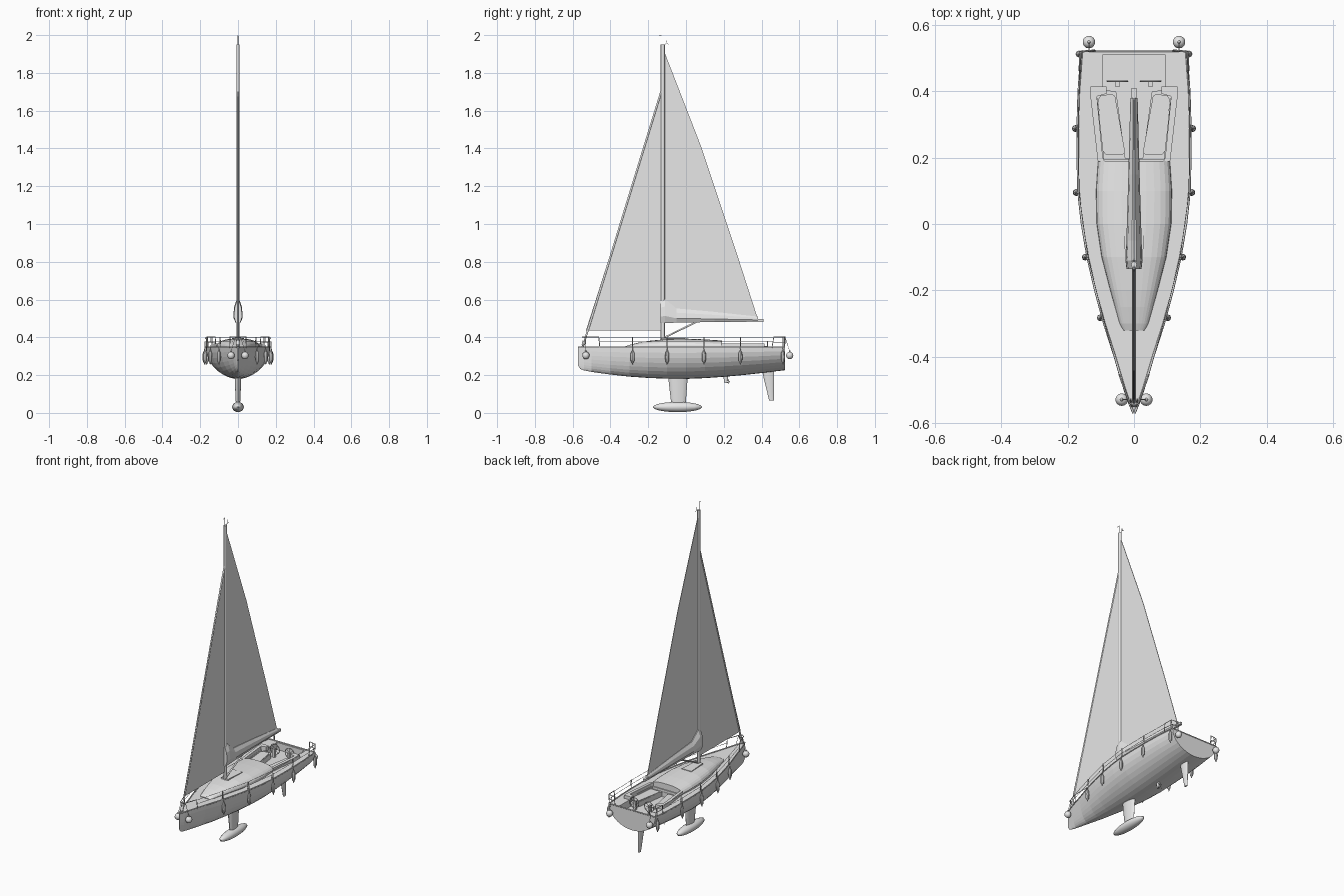
import bpy, bmesh, math
from mathutils import Vector

if "Cube" in bpy.data.objects:
    bpy.data.objects.remove(bpy.data.objects["Cube"])

grey = bpy.data.materials.new("light_grey")
grey.diffuse_color = (0.8, 0.8, 0.8, 1)
grey.use_nodes = True
grey.node_tree.nodes["Principled BSDF"].inputs["Base Color"].default_value = grey.diffuse_color


def add(name, bm, smooth=False):
    bmesh.ops.recalc_face_normals(bm, faces=bm.faces)
    me = bpy.data.meshes.new(name)
    bm.to_mesh(me)
    bm.free()
    me.materials.append(grey)
    ob = bpy.data.objects.new(name, me)
    bpy.context.collection.objects.link(ob)
    if smooth:
        bpy.ops.object.select_all(action='DESELECT')
        ob.select_set(True)
        bpy.context.view_layer.objects.active = ob
        bpy.ops.object.shade_smooth_by_angle(angle=math.radians(40))
    return ob


def loft(name, rings, smooth=False):
    """Skin a list of closed rings and cap both ends."""
    bm = bmesh.new()
    vs = [[bm.verts.new(p) for p in r] for r in rings]
    n = len(rings[0])
    for a, b in zip(vs, vs[1:]):
        for i in range(n):
            j = (i + 1) % n
            bm.faces.new((a[i], a[j], b[j], b[i]))
    bm.faces.new(vs[0])
    bm.faces.new(vs[-1])
    return add(name, bm, smooth)


def slab(name, xy, z0, z1):
    """Plan outline raised between two heights."""
    return loft(name, [[(x, y, z) for x, y in xy] for z in (z0, z1)])


def plate(name, yz, t, x=0):
    """Side outline given a thickness across x."""
    return loft(name, [[(x + s * t / 2, y, z) for y, z in yz] for s in (-1, 1)])


def tube(name, pts, r, res=1):
    cu = bpy.data.curves.new(name, 'CURVE')
    cu.dimensions = '3D'
    cu.bevel_depth, cu.bevel_resolution, cu.use_fill_caps = r, res, True
    sp = cu.splines.new('POLY')
    sp.points.add(len(pts) - 1)
    for p, co in zip(sp.points, pts):
        p.co = (*co, 1)
    tmp = bpy.data.objects.new(name, cu)
    bpy.context.collection.objects.link(tmp)
    dg = bpy.context.evaluated_depsgraph_get()
    bm = bmesh.new()
    bm.from_mesh(bpy.data.meshes.new_from_object(tmp.evaluated_get(dg)))
    bpy.data.objects.remove(tmp)
    return add(name, bm)


def ball(name, c, size, seg=14):
    bm = bmesh.new()
    bmesh.ops.create_uvsphere(bm, u_segments=seg, v_segments=10, radius=1)
    for v in bm.verts:
        v.co = Vector((v.co.x * size[0], v.co.y * size[1], v.co.z * size[2])) + Vector(c)
    return add(name, bm, True)


def foil(y0, y1, z, t, n=12):
    ring = []
    for i in range(n):
        a = 2 * math.pi * i / n
        u = (1 - math.cos(a)) / 2
        ring.append((t / 2 * math.sin(a) * (1.25 - 0.5 * u), y0 + (y1 - y0) * u, z))
    return ring


def spun(name, x, y, profile, n=8):
    return loft(name, [[(x + r * math.cos(2 * math.pi * i / n), y + r * math.sin(2 * math.pi * i / n), z)
                        for i in range(n)] for r, z in profile], True)


def both(half):
    """Complete a plan outline from its right half."""
    return half + [(-x, y) for x, y in reversed(half)]


# Hull: y, half beam, bottom height
ST = [(-.571, .002, .25), (-.56, .006, .233), (-.54, .014, .225), (-.5, .028, .217), (-.4, .058, .203),
      (-.3, .09, .192), (-.2, .117, .185), (-.1, .140, .181), (0, .157, .18), (.1, .168, .184),
      (.2, .170, .191), (.3, .170, .2), (.4, .167, .211), (.523, .158, .226)]
DECK = .347


def beam(y):
    for a, b in zip(ST, ST[1:]):
        if a[0] <= y <= b[0]:
            return a[1] + (b[1] - a[1]) * (y - a[0]) / (b[0] - a[0])
    return ST[-1][1]


def arch(y, w, z0, dz, n, p=1.0):
    """Elliptic half section, rising or hanging from z0."""
    ring = []
    for i in range(n + 1):
        c, s = math.cos(math.pi * i / n), math.sin(math.pi * i / n)
        ring.append((w * math.copysign(abs(c) ** p, c), y, z0 + dz * abs(s) ** p))
    return ring


hull = loft("hull", [arch(y, b, DECK, zb - DECK, 18) for y, b, zb in ST])

# Cockpit recess cut into the deck: seat level, then footwell
cuts = [slab("seat_cutter", both([(.09, .196), (.112, .39), (.075, .41)]), .333, .4),
        slab("footwell_cutter", both([(.026, .198), (.054, .4), (.094, .405), (.094, .512)]), .303, .41)]
for c in cuts:
    c.hide_render = True
    c.hide_viewport = True
    m = hull.modifiers.new(c.name, 'BOOLEAN')
    m.operation, m.object, m.solver = 'DIFFERENCE', c, 'EXACT'

# Cabin roof: y, half width, top height
loft("cabin", [arch(y, w, .343, h - .343, 14, .75) for y, w, h in
               [(-.322, .032, .352), (-.3, .044, .36), (-.25, .058, .372), (-.2, .072, .381), (-.1, .098, .391),
                (0, .113, .393), (.1, .115, .389), (.19, .109, .383)]])
slab("mast_base_plate", both([(.024, -.13), (.033, -.005)]), .38, .396)

# Fin keel, bulb, rudder and drive leg
loft("keel_fin", [foil(-.095, .01, .2, .036), foil(-.09, .006, .15, .032), foil(-.077, -.002, .04, .022)], True)
ball("keel_bulb", (0, -.045, .031), (.031, .13, .027), 16)
loft("rudder", [foil(.4, .466, .24, .02), foil(.41, .467, .19, .018), foil(.44, .465, .066, .01)], True)
loft("drive_leg", [foil(.195, .222, .21, .014), foil(.203, .222, .158, .012)], True)
ball("propeller_hub", (0, .22, .166), (.006, .012, .006), 8)
for k in range(2):
    a = math.radians(90 * k + 45)
    d = Vector((math.cos(a), 0, math.sin(a))) * .018
    c = Vector((0, .226, .166))
    tube("propeller_blade", [c - d, c + d], .002)

# Mast, boom with sail bag, vang
tube("mast", [(0, -.123, .385), (0, -.123, 1.95)], .0115, 2).scale.x = .75
loft("sail_bag", [[(-.5 * w, y, zb), (.5 * w, y, zb), (w, y, zb + .3 * (zt - zb)), (w * .8, y, zb + .7 * (zt - zb)),
                   (.25 * w, y, zt), (-.25 * w, y, zt), (-w * .8, y, zb + .7 * (zt - zb)),
                   (-w, y, zb + .3 * (zt - zb))] for y, zb, zt, w in
                  [(-.136, .475, .592, .022), (-.11, .475, .602, .025), (-.05, .478, .553, .023),
                   (.15, .481, .535, .017), (.38, .485, .51, .011)]])
slab("boom", both([(.008, -.12), (.007, .41)]), .482, .497)
tube("vang", [(0, -.112, .4), (0, .06, .484)], .005)

# Masthead gear
tube("antenna", [(0, -.127, 1.94), (0, -.127, 1.999), (0, -.143, 1.995)], .0015)
tube("wind_vane", [(0, -.118, 1.945), (0, -.106, 1.955), (0, -.104, 1.975), (0, -.103, 1.955), (0, -.09, 1.952)], .0015)

# Sails and furled forestay
plate("main_sail", [(-.114, 1.91), (-.114, .56), (-.05, .53), (.378, .505), (.27, .84), (.08, 1.41)], .003)
plate("jib_sail", [(-.53, .435), (-.128, .435), (-.132, 1.685)], .003)
tube("forestay", [(0, -.546, .352), (0, -.132, 1.7)], .0055)
tube("furler_drum", [(0, -.544, .36), (0, -.538, .38)], .009, 2)

# Transom cap line between the side rails
tube("transom_rail", [(-.157, .522, .349), (.157, .522, .349)], .0035)

for s in (-1, 1):
    # Raised toe rail along the deck edge
    tube("toe_rail", [(s * b, y, .349) for y, b, _ in ST], .0035)
    # Coaming, seat panel, wheel and pedestal
    slab("coaming", [(s * x, y) for x, y in [(.088, .188), (.109, .188), (.131, .38), (.131, .415), (.083, .415),
                                             (.083, .393), (.112, .385), (.094, .2)]], .34, .367)
    slab("seat_panel", [(s * x, y) for x, y in [(.034, .21), (.086, .21), (.095, .222), (.109, .375), (.1, .388),
                                                (.066, .392), (.057, .385), (.027, .217)]], .33, .338)
    wheel = [(s * .05 + .031 * math.cos(k * math.pi / 8), .431, .348 + .031 * math.sin(k * math.pi / 8))
             for k in range(17)]
    tube("steering_wheel", wheel, .0022)
    for k in (0, 2, 4, 6):
        tube("wheel_spoke", [wheel[k], wheel[k + 8]], .0012)
    slab("wheel_pedestal", [(s * .05 + x, y) for x, y in [(-.008, .415), (.008, .415), (.008, .429), (-.008, .429)]],
         .3, .355)
    # Bow pulpit and stern rail
    tube("bow_pulpit", [(0, -.548, .402), (s * .014, -.54, .402), (s * .042, -.462, .402), (s * .044, -.456, .345)],
         .0025)
    tube("pulpit_leg", [(s * .01, -.528, .402), (s * .007, -.553, .345)], .0025)
    tube("stern_rail", [(s * .162, .455, .345), (s * .165, .465, .402), (s * .163, .518, .402), (s * .12, .525, .402),
                        (s * .118, .522, .345)], .0025)
    tube("stern_rail_post", [(s * .157, .52, .345), (s * .163, .518, .402)], .0025)
    tube("stern_rail_middle", [(s * .162, .46, .375), (s * .16, .519, .375), (s * .119, .523, .375)], .0018)
    # Stanchions, lifelines and hanging fenders
    spots = (-.283, -.1, .095, .288)
    for y in spots:
        tube("stanchion", [(s * (beam(y) - .003), y, .345), (s * (beam(y) - .001), y, .402)], .002)
    for z in (.376, .4):
        tube("lifeline", [(s * .044, -.458, z)] + [(s * (beam(y) - .001), y, z) for y in spots] +
             [(s * .164, .462, z)], .0011)
    for y in spots + (.513,):
        x = s * (beam(y) + .007)
        spun("fender", x, y, [(.002, .256), (.004, .264), (.0095, .275), (.0105, .295), (.0095, .318),
                              (.004, .329), (.002, .338)])
        tube("fender_line", [(x, y, .335), (s * (beam(y) + .004), y, .4)], .0012)
    # Round buoys at bow and stern
    for name, x, y, top in (("bow_buoy", .037, -.53, (.014, -.53)), ("stern_buoy", .136, .549, (.136, .525))):
        ball(name, (s * x, y, .304), (.019, .019, .02))
        ball(name + "_neck", (s * x, y, .325), (.005, .005, .006), 8)
        tube(name + "_line", [(s * x, y, .325), (s * top[0], top[1], .4)], .0013)
